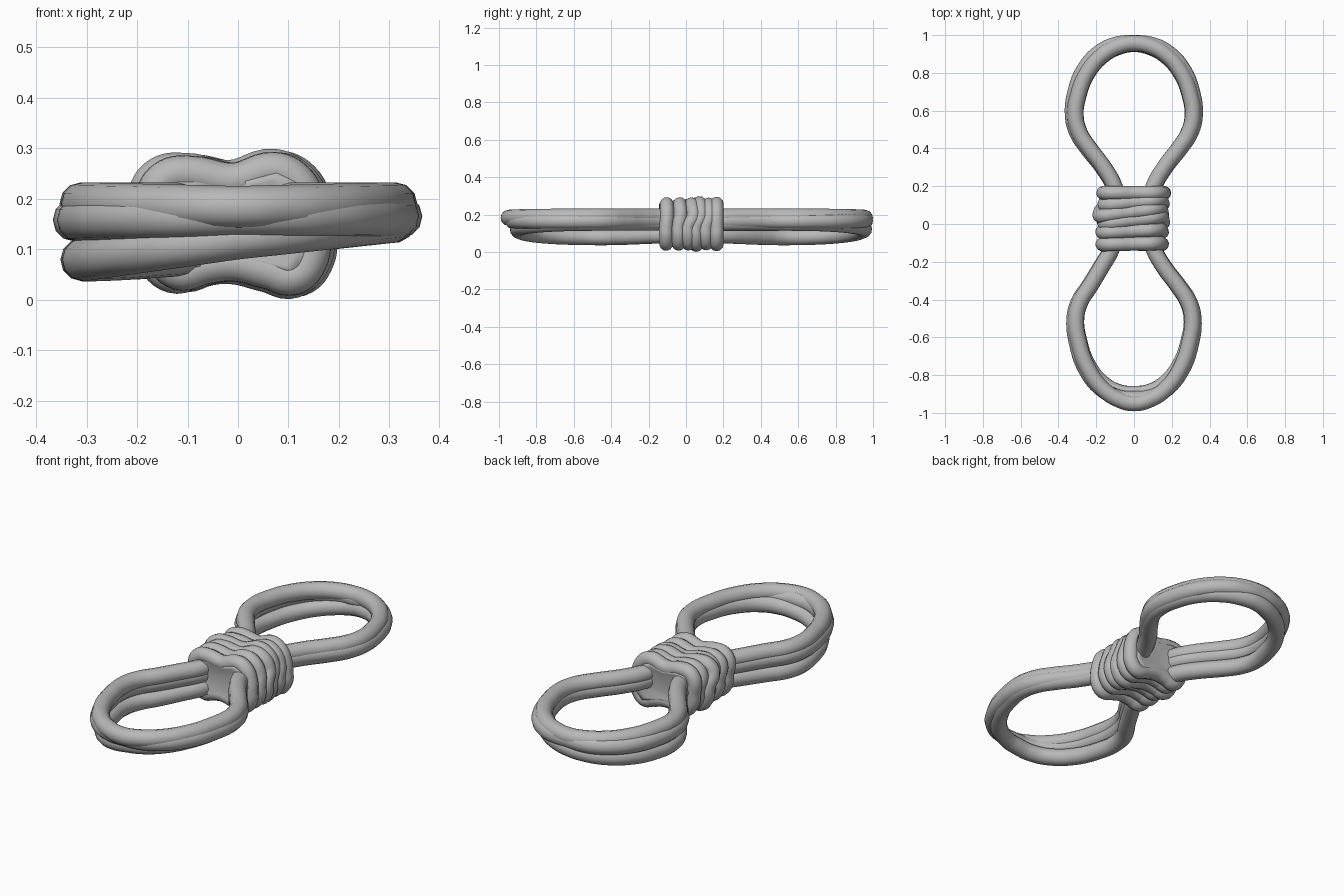
import bpy
import bmesh

if "Cube" in bpy.data.objects:
    bpy.data.objects.remove(bpy.data.objects["Cube"])

rope = bpy.data.materials.new("rope_grey")
rope.diffuse_color = (0.48, 0.48, 0.48, 1)
rope.use_nodes = True
rope.node_tree.nodes["Principled BSDF"].inputs["Base Color"].default_value = rope.diffuse_color


def tube(name, points, radius, closed=False):
    """Round rope following a smooth path."""
    cu = bpy.data.curves.new(name, 'CURVE')
    cu.dimensions = '3D'
    cu.bevel_depth = radius
    cu.bevel_resolution = 4
    cu.resolution_u = 6
    cu.use_fill_caps = True
    sp = cu.splines.new('BEZIER')
    sp.bezier_points.add(len(points) - 1)
    for bp, p in zip(sp.bezier_points, points):
        bp.co = p
        bp.handle_left_type = bp.handle_right_type = 'AUTO'
    sp.use_cyclic_u = closed
    sp.use_smooth = True
    cu.materials.append(rope)
    ob = bpy.data.objects.new(name, cu)
    bpy.context.collection.objects.link(ob)
    return ob


# Half outline of a loop, from the binding to the far end
half = [(0.065, 0.02), (0.107, 0.2), (0.165, 0.3), (0.243, 0.4), (0.296, 0.48),
        (0.32, 0.57), (0.305, 0.7), (0.255, 0.82), (0.17, 0.91), (0.08, 0.95)]
outline = [(-x, y) for x, y in half] + [(0, 0.957)] + [(x, y) for x, y in reversed(half)]


def blend(values, u):
    left, mid, right = values
    return mid + (left - mid) * -u if u < 0 else mid + (right - mid) * u


# Each strand: height at left, far end and right, then size for back and front loops
strands = {
    "upper": ((0.19, 0.183, 0.19), (0.97, 1.0, 0.975), (0.96, 1.0, 0.965)),
    "outer": ((0.158, 0.168, 0.165), (1.01, 1.0, 1.005), (0.985, 0.98, 0.985)),
    "lower": ((0.079, 0.122, 0.155), (0.965, 0.995, 0.965), (0.955, 0.955, 0.95)),
}
for side in ("back", "front"):
    for label, (heights, back_sizes, front_sizes) in strands.items():
        sizes = back_sizes if side == "back" else front_sizes
        path = []
        for x, y in outline:
            u = x / 0.32 if y > 0.57 else (1 if x > 0 else -1)
            s = blend(sizes, u)
            py = y * (s if y > 0.57 else 1)
            z = blend(heights, u)
            if label == "lower" and x < 0 and y < 0.45:
                z += 0.04 * (0.45 - y)
            px = x * s
            if side == "front":
                py = -(0.13 + (py - 0.2) if py < 0.57 else 0.5 + (py - 0.57) * 1.16)
                if x < 0 and y < 0.35:
                    px -= 0.015
            path.append((px, py, z))
        tube(f"{side}_loop_{label}_strand", path, 0.0425)

# Binding coils: pinched ring shape, squeezed and sheared for each turn
ring = [(-0.165, 0.215), (-0.138, 0.248), (-0.09, 0.254), (0, 0.24), (0.085, 0.262),
        (0.13, 0.24), (0.155, 0.19), (0.163, 0.13), (0.16, 0.08), (0.125, 0.04),
        (0.07, 0.052), (0, 0.068), (-0.06, 0.062), (-0.115, 0.05), (-0.15, 0.085),
        (-0.16, 0.15)]
coils = [(-0.105, 0.95, 0.02, -0.008), (-0.037, 0.95, 0.05, -0.008), (0.02, 0.94, 0.12, 0.0),
         (0.062, 1.0, 0.12, -0.015), (0.113, 0.93, 0.08, 0.0), (0.164, 0.97, 0.0, 0.0)]
for i, (y, size, shear, shift) in enumerate(coils, 1):
    pts = [(x * size + shift, y + shear * x * (1 if z > 0.15 else -0.5),
            0.151 + (z - 0.151) * size) for x, z in ring]
    tube(f"binding_coil_{i}", pts, 0.037, closed=True)

# Solid rope core filling the inside of the coils, rounded at both ends
bm = bmesh.new()
rows = []
for y, s in ((-0.134, 0.6), (-0.139, 0.75), (-0.14, 0.9), (-0.1, 0.98),
             (0.16, 0.98), (0.199, 0.9), (0.198, 0.75), (0.193, 0.6)):
    rows.append([bm.verts.new((x * s, y, 0.151 + (z - 0.151) * s)) for x, z in ring])
n = len(ring)
for a, b in zip(rows, rows[1:]):
    for i in range(n):
        bm.faces.new((a[i], a[(i + 1) % n], b[(i + 1) % n], b[i]))
bm.faces.new(rows[0])
bm.faces.new(rows[-1])
bmesh.ops.recalc_face_normals(bm, faces=bm.faces)
for f in bm.faces:
    f.smooth = True
me = bpy.data.meshes.new("binding_core")
bm.to_mesh(me)
bm.free()
me.materials.append(rope)
bpy.context.collection.objects.link(bpy.data.objects.new("binding_core", me))
